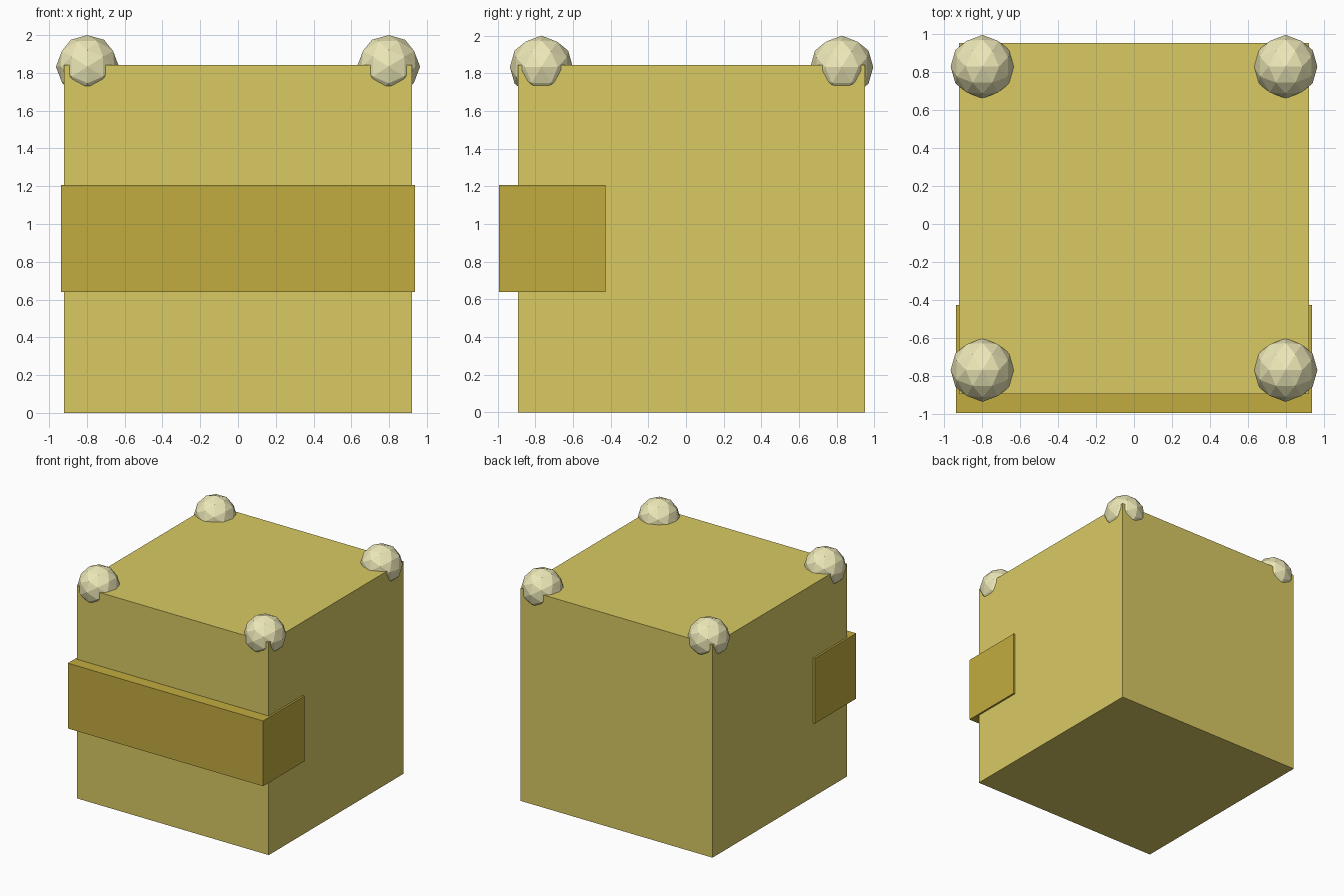
import bpy, bmesh, math
from mathutils import Matrix

if "Cube" in bpy.data.objects:
    bpy.data.objects.remove(bpy.data.objects["Cube"])


def material(name, srgb):
    mat = bpy.data.materials.new(name)
    mat.diffuse_color = [((c + 0.055) / 1.055) ** 2.4 for c in srgb] + [1]
    mat.use_nodes = True
    mat.node_tree.nodes["Principled BSDF"].inputs["Base Color"].default_value = mat.diffuse_color
    return mat


def add_object(name, bm, mat):
    mesh = bpy.data.meshes.new(name)
    bm.to_mesh(mesh)
    bm.free()
    mesh.materials.append(mat)
    obj = bpy.data.objects.new(name, mesh)
    bpy.context.collection.objects.link(obj)
    return obj


def box(name, low, high, mat):
    size = [b - a for a, b in zip(low, high)]
    centre = [(a + b) / 2 for a, b in zip(low, high)]
    bm = bmesh.new()
    bmesh.ops.create_cube(bm, size=1, matrix=Matrix.Translation(centre) @ Matrix.Diagonal((*size, 1)))
    return add_object(name, bm, mat)


def ball(name, centre, radius, mat):
    # Low-poly ball turned so an edge midpoint lies on every axis
    tilt = Matrix.Rotation(-math.atan(2) / 2, 4, 'Y')
    bm = bmesh.new()
    bmesh.ops.create_icosphere(bm, subdivisions=2, radius=radius,
                               matrix=Matrix.Translation(centre) @ tilt)
    return add_object(name, bm, mat)


yellow = material("yellow", (0.85, 0.79, 0.39))
gold = material("gold", (0.76, 0.675, 0.25))
cream = material("cream", (0.93, 0.91, 0.72))

# Main block and the band wrapped round its front
box("body", (-0.92, -0.893, 0), (0.92, 0.951, 1.843), yellow)
box("front_band", (-0.936, -0.994, 0.64), (0.936, -0.427, 1.206), gold)

# Balls on the four top corners
for side, x in (("left", -0.797), ("right", 0.797)):
    for end, y in (("front", -0.768), ("back", 0.827)):
        ball(f"corner_ball_{end}_{side}", (x, y, 1.833), 0.167, cream)
